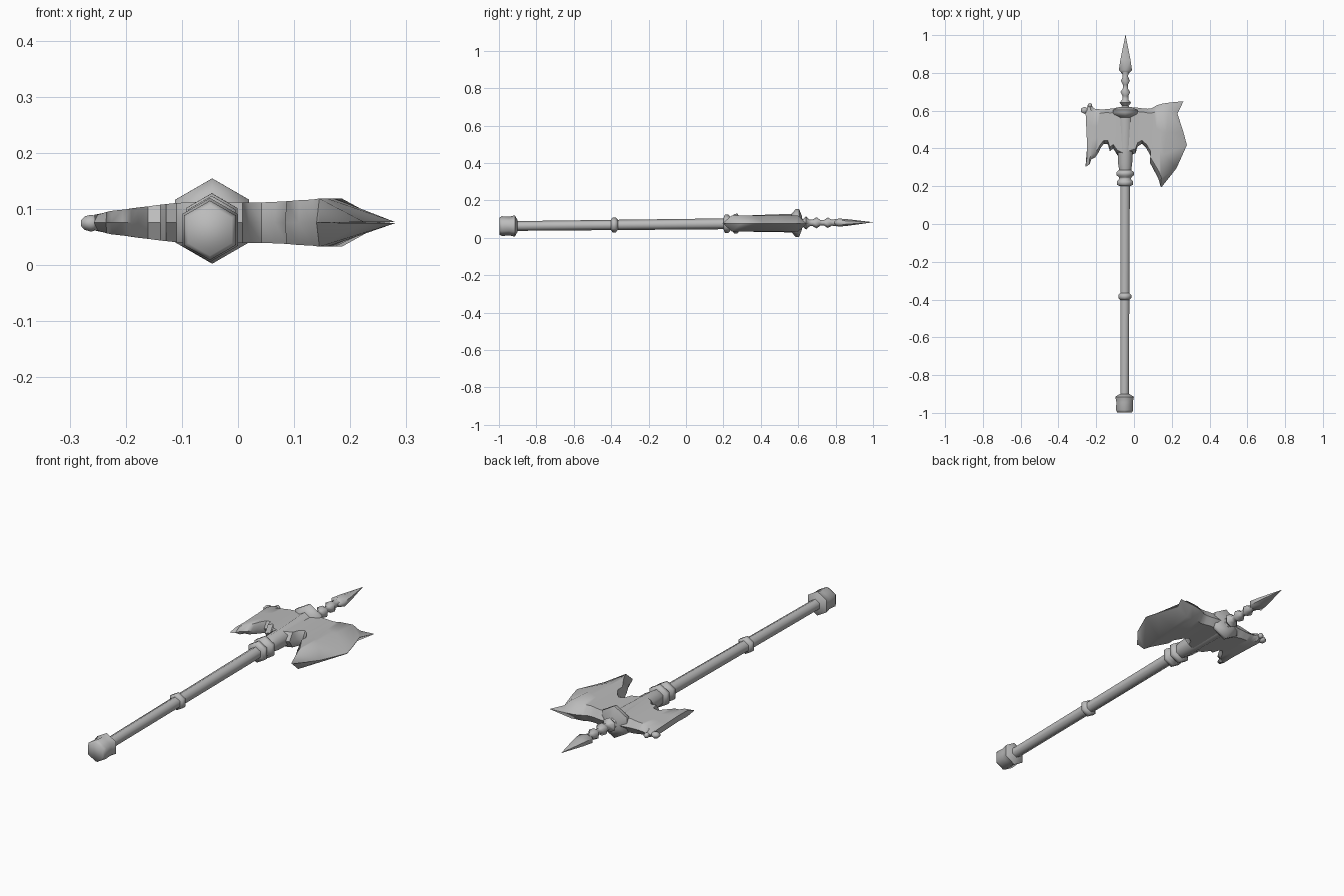
import bpy, bmesh, math

steel = bpy.data.materials.new("grey_steel")
steel.diffuse_color = (0.5, 0.5, 0.5, 1)


def axis(y):
    """Centre of the slightly tilted pole at a given y."""
    return -0.05 + 0.0025 * (y + 1), 0.062 + 0.0105 * (y + 1)


def finish(name, bm, angle=50):
    bmesh.ops.recalc_face_normals(bm, faces=bm.faces)
    me = bpy.data.meshes.new(name)
    bm.to_mesh(me)
    bm.free()
    me.materials.append(steel)
    ob = bpy.data.objects.new(name, me)
    bpy.context.collection.objects.link(ob)
    bpy.ops.object.select_all(action='DESELECT')
    ob.select_set(True)
    bpy.context.view_layer.objects.active = ob
    bpy.ops.object.shade_smooth_by_angle(angle=math.radians(angle))
    return ob


def turned(name, profile, sides=6, flat=1.0, angle=65):
    """Part turned about the pole axis from (y, radius) points."""
    bm = bmesh.new()
    rings = []
    for y, r in profile:
        cx, cz = axis(y)
        rings.append([bm.verts.new((cx + r * math.sin(math.tau * i / sides), y,
                                    cz + flat * r * math.cos(math.tau * i / sides)))
                      for i in range(sides)])
    for a, b in zip(rings, rings[1:]):
        for i in range(sides):
            j = (i + 1) % sides
            bm.faces.new((a[i], a[j], b[j], b[i]))
    bm.faces.new(rings[0])
    bm.faces.new(rings[-1])
    return finish(name, bm, angle)


FRACTIONS = (0, 0.1, 0.36, 0.62, 0.9, 1)


def span(top, bottom):
    """Points from the top edge of a blade to its bottom edge."""
    return [(top[0] + f * (bottom[0] - top[0]), top[1] + f * (bottom[1] - top[1]))
            for f in FRACTIONS]


def blade(name, stations, zc=0.076):
    """Loft of closed sections, thin at top and bottom; station = (points, half thickness)."""
    bm = bmesh.new()
    loops = []
    for pts, t in stations:
        n = len(pts)
        upper = [bm.verts.new((x, y, zc + (t if 0 < i < n - 1 else 0)))
                 for i, (x, y) in enumerate(pts)]
        lower = [bm.verts.new((x, y, zc - t)) for x, y in pts[-2:0:-1]]
        loops.append(upper + lower)
    for a, b in zip(loops, loops[1:]):
        for i in range(len(a)):
            j = (i + 1) % len(a)
            bm.faces.new((a[i], a[j], b[j], b[i]))
    bm.faces.new(loops[0])
    bm.faces.new(loops[-1])
    return finish(name, bm)


def knob(name, loc, scale):
    bm = bmesh.new()
    bmesh.ops.create_uvsphere(bm, u_segments=6, v_segments=5, radius=1)
    for v in bm.verts:
        v.co = [c + s * p for c, s, p in zip(loc, scale, v.co)]
    return finish(name, bm, 80)


# Pole, pommel and collars
turned("shaft", [(-0.93, 0.026), (0.22, 0.029)])
turned("pommel", [(-0.998, 0.045), (-0.985, 0.053), (-0.945, 0.05),
                  (-0.915, 0.057), (-0.90, 0.03)])
turned("middle_collar", [(-0.402, 0.027), (-0.392, 0.04), (-0.376, 0.04), (-0.364, 0.027)])
turned("neck_collars", [(0.20, 0.03), (0.208, 0.049), (0.226, 0.049), (0.238, 0.036),
                        (0.248, 0.038), (0.258, 0.053), (0.275, 0.053), (0.287, 0.036)])
turned("socket", [(0.28, 0.036), (0.32, 0.043), (0.42, 0.046), (0.58, 0.05)])
turned("crown_ring", [(0.565, 0.05), (0.588, 0.076), (0.604, 0.076), (0.62, 0.036)])

# Beaded neck and spear point
turned("beaded_neck", [(0.61, 0.034), (0.625, 0.02), (0.642, 0.035), (0.66, 0.018),
                       (0.678, 0.018), (0.698, 0.03), (0.718, 0.015), (0.738, 0.015),
                       (0.758, 0.028), (0.78, 0.016), (0.805, 0.02)])
turned("spear_point", [(0.79, 0.015), (0.815, 0.04), (0.87, 0.031),
                       (0.93, 0.017), (0.975, 0.006), (1.0, 0.001)], flat=0.55)

# Broad blade with a scalloped notch, a hanging beard and a sharp cutting edge
broad = [((-0.03, 0.615), (-0.03, 0.36), 0.036), ((0.008, 0.617), (0.008, 0.375), 0.036),
         ((0.024, 0.615), (0.019, 0.41), 0.036), ((0.045, 0.612), (0.042, 0.425), 0.036),
         ((0.07, 0.61), (0.066, 0.40), 0.037), ((0.092, 0.612), (0.088, 0.36), 0.038),
         ((0.106, 0.62), (0.084, 0.325), 0.038), ((0.125, 0.63), (0.108, 0.28), 0.040),
         ((0.15, 0.637), (0.13, 0.238), 0.041), ((0.19, 0.643), (0.14, 0.20), 0.043)]
edge = [(0.262, 0.65), (0.23, 0.585), (0.262, 0.485), (0.28, 0.418), (0.225, 0.295), (0.145, 0.194)]
blade("broad_blade", [(span(a, b), t) for a, b, t in broad] + [(edge, 0.001)])

# Narrow ragged blade
ragged = [((-0.06, 0.615), (-0.06, 0.35), 0.037), ((-0.088, 0.617), (-0.088, 0.365), 0.036),
          ((-0.11, 0.612), (-0.11, 0.40), 0.035), ((-0.127, 0.61), (-0.128, 0.385), 0.033),
          ((-0.138, 0.609), (-0.138, 0.422), 0.032), ((-0.16, 0.607), (-0.16, 0.425), 0.029),
          ((-0.178, 0.607), (-0.178, 0.40), 0.027), ((-0.192, 0.609), (-0.19, 0.375), 0.025),
          ((-0.205, 0.61), (-0.206, 0.352), 0.023), ((-0.214, 0.614), (-0.226, 0.342), 0.021),
          ((-0.23, 0.638), (-0.235, 0.315), 0.019)]
back = [(-0.246, 0.628), (-0.256, 0.585), (-0.252, 0.5), (-0.248, 0.41), (-0.25, 0.345), (-0.257, 0.303)]
blade("ragged_blade", [(span(a, b), t) for a, b, t in ragged] + [(back, 0.014)])

# Small knobs on the corner of the ragged blade
knob("corner_horn", (-0.262, 0.602, 0.075), (0.022, 0.02, 0.015))
knob("top_knob", (-0.233, 0.628, 0.075), (0.013, 0.014, 0.013))
